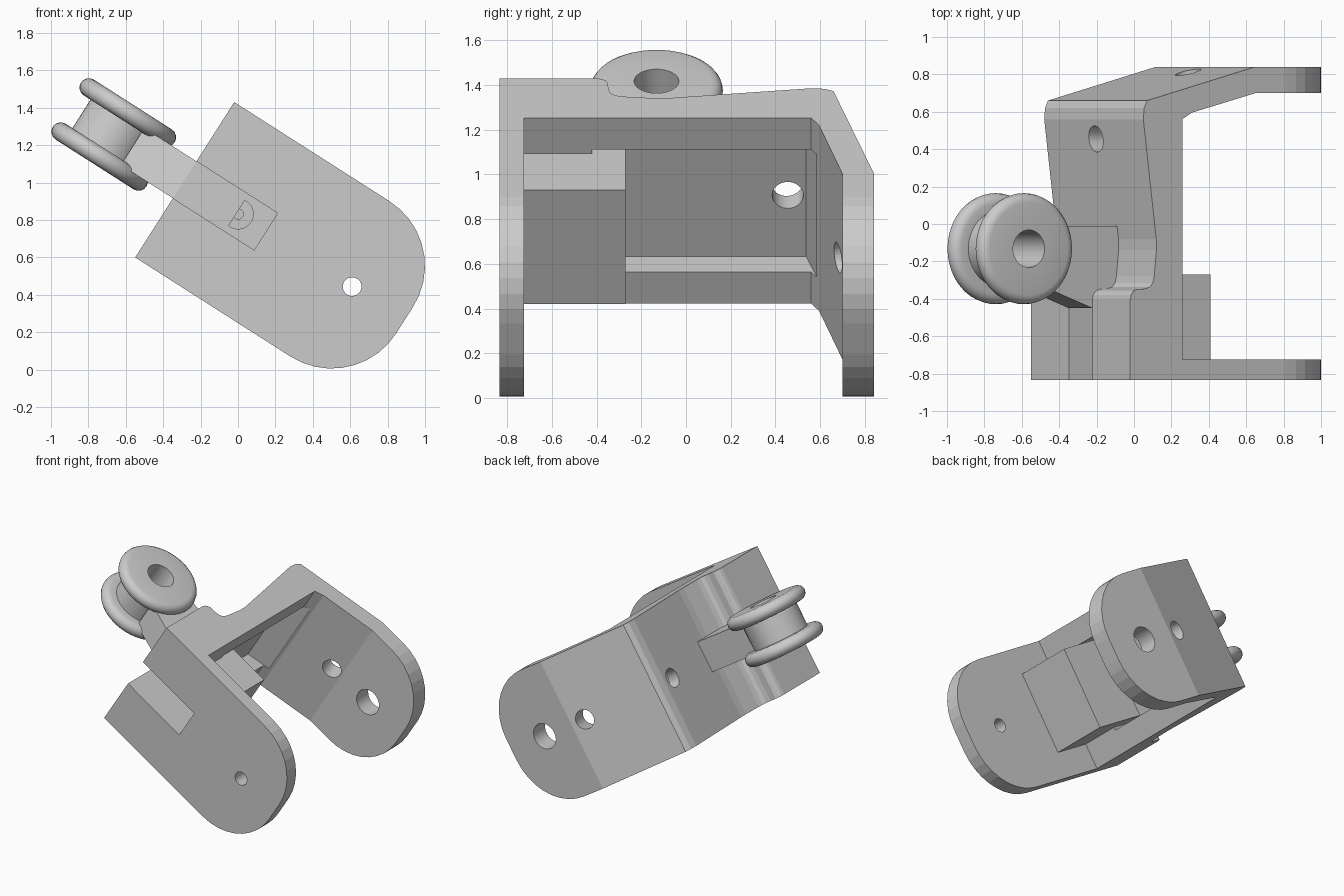
import bpy, bmesh
from math import pi, sin, cos
from mathutils import Matrix, Vector

if "Cube" in bpy.data.objects:
    bpy.data.objects.remove(bpy.data.objects["Cube"])

# Everything is built in a local frame (u along the arms, y, v across) and then tilted
TILT = Matrix.Translation((-0.285, 0, 1.015)) @ Matrix.Rotation(0.568, 4, 'Y')


def finish(name, bm):
    bmesh.ops.recalc_face_normals(bm, faces=bm.faces)
    bm.transform(TILT)
    me = bpy.data.meshes.new(name)
    bm.to_mesh(me)
    bm.free()
    ob = bpy.data.objects.new(name, me)
    bpy.context.collection.objects.link(ob)
    return ob


def prism(name, pts, lo, hi, along='v'):
    """Extrude a (u, y) profile along v, or a (u, v) profile along y."""
    bm = bmesh.new()
    at = (lambda a, b, h: (a, b, h)) if along == 'v' else (lambda a, b, h: (a, h, b))
    rings = [[bm.verts.new(at(a, b, h)) for a, b in pts] for h in (lo, hi)]
    n = len(pts)
    bm.faces.new(rings[0])
    bm.faces.new(rings[1])
    for i in range(n):
        j = (i + 1) % n
        bm.faces.new((rings[0][i], rings[0][j], rings[1][j], rings[1][i]))
    return finish(name, bm)


def box(name, u0, u1, y0, y1, v):
    return prism(name, [(u0, y0), (u1, y0), (u1, y1), (u0, y1)], -v, v)


def drill(centre, direction, r, depth):
    bm = bmesh.new()
    rot = Vector(direction).to_track_quat('Z', 'Y').to_matrix().to_4x4()
    bmesh.ops.create_cone(bm, cap_ends=True, segments=32, radius1=r, radius2=r, depth=depth,
                          matrix=Matrix.Translation(centre) @ rot)
    return finish("drill_cutter", bm)


def boolean(ob, cutters, op='DIFFERENCE'):
    for c in cutters:
        c.hide_render = True
        m = ob.modifiers.new("cut", 'BOOLEAN')
        m.operation, m.solver, m.object = op, 'EXACT', c
        bpy.context.view_layer.objects.active = ob
        bpy.ops.object.modifier_apply(modifier=m.name)


# Bracket: U-shaped plan with a saddle in the outer wall
HALF, END, R = 0.4925, 1.395, 0.41
plan = [(0, -0.835), (1.5, -0.835), (1.5, -0.725), (0.33, -0.725), (0.33, 0.56), (0.39, 0.595),
        (0.795, 0.70), (1.5, 0.70), (1.5, 0.84), (0.79, 0.84), (0.107, 0.66), (0.088, 0.62),
        (0.083, 0.56), (0.157, -0.02), (0.165, -0.08), (0.166, -0.14), (0.152, -0.28),
        (0.143, -0.315), (0.125, -0.337), (0.09, -0.347), (0.04, -0.349), (0.018, -0.36),
        (0.005, -0.38), (0, -0.405)]
bracket = prism("bracket", plan, -HALF, HALF)

# Rounded arm ends
outline = [(-0.5, -HALF - 0.1), (0.3, -HALF - 0.1), (0.3, -HALF - 0.001)]
for side in (-1, 1):
    arc = [(END - R + R * sin(a), side * (HALF - R + R * cos(a)))
           for a in [i * pi / 2 / 9 for i in range(10)]]
    outline += arc if side < 0 else arc[::-1]
outline += [(0.3, HALF + 0.001), (0.3, HALF + 0.1), (-0.5, HALF + 0.1)]
end_shape = prism("end_shape", outline, -1.1, 1.1, 'y')
boolean(bracket, [end_shape], 'INTERSECT')

# Inner pocket of the wall
pocket = prism("pocket_cutter", [(0.2, -0.42), (0.5, -0.42), (0.5, 0.5), (0.37, 0.585), (0.2, 0.537)],
               -0.325, 0.325)
# Slot through the front arm, with stepped hole in its floor
slot = box("slot_cutter", -0.2, 0.515, -1.0, -0.45, 0.117)
Y = (0, 1, 0)
step = [drill((0.34, -0.45, 0), Y, 0.08, 0.10), drill((0.34, -0.45, 0), Y, 0.027, 0.2)]
# Pivot holes, sloped-plate hole and wall hole
holes = [drill((1.062, -0.78, 0), Y, 0.05, 0.3), drill((1.062, 0.77, 0), Y, 0.095, 0.3),
         drill((0.70, 0.745, 0), (-0.256, 0.967, 0), 0.07, 0.3),
         drill((0.14, 0.455, 0), (1, 0, 0), 0.07, 0.4)]
boolean(bracket, [pocket, slot] + holes)

# Thick block behind the slot
block = box("slot_block", 0.18, 0.63, -0.73, -0.27, 0.303)
boolean(block, [slot] + step)

# Neck joining the wall to the roller
neck = prism("roller_neck", [(-0.33, -0.328), (0, -0.45), (0.1, -0.40), (0.18, -0.3), (0.18, -0.01),
                             (-0.33, -0.01)], -0.117, 0.117)

# Flanged roller: closed lathe profile of (radius, height)
rim = [(0.247 + 0.05 * cos(a), 0.14 + 0.05 * sin(a))
       for a in [-pi / 2 + i * pi / 8 for i in range(9)]]
upper = [(0.205, 0.09)] + rim + [(0.1, 0.19)]
profile = [(r, -h) for r, h in upper[::-1]] + upper
bm = bmesh.new()
SEG = 48
rings = [[bm.verts.new((-0.45 + r * cos(2 * pi * k / SEG), -0.132 + r * sin(2 * pi * k / SEG), h))
          for r, h in profile] for k in range(SEG)]
for k in range(SEG):
    a, b = rings[k], rings[(k + 1) % SEG]
    for i in range(len(profile)):
        j = (i + 1) % len(profile)
        bm.faces.new((a[i], a[j], b[j], b[i]))
roller = finish("flanged_roller", bm)
bpy.ops.object.select_all(action='DESELECT')
roller.select_set(True)
bpy.context.view_layer.objects.active = roller
bpy.ops.object.shade_smooth_by_angle(angle=0.6)

# Remove the used cutters
for c in [end_shape, pocket, slot] + step + holes:
    bpy.data.objects.remove(c)
